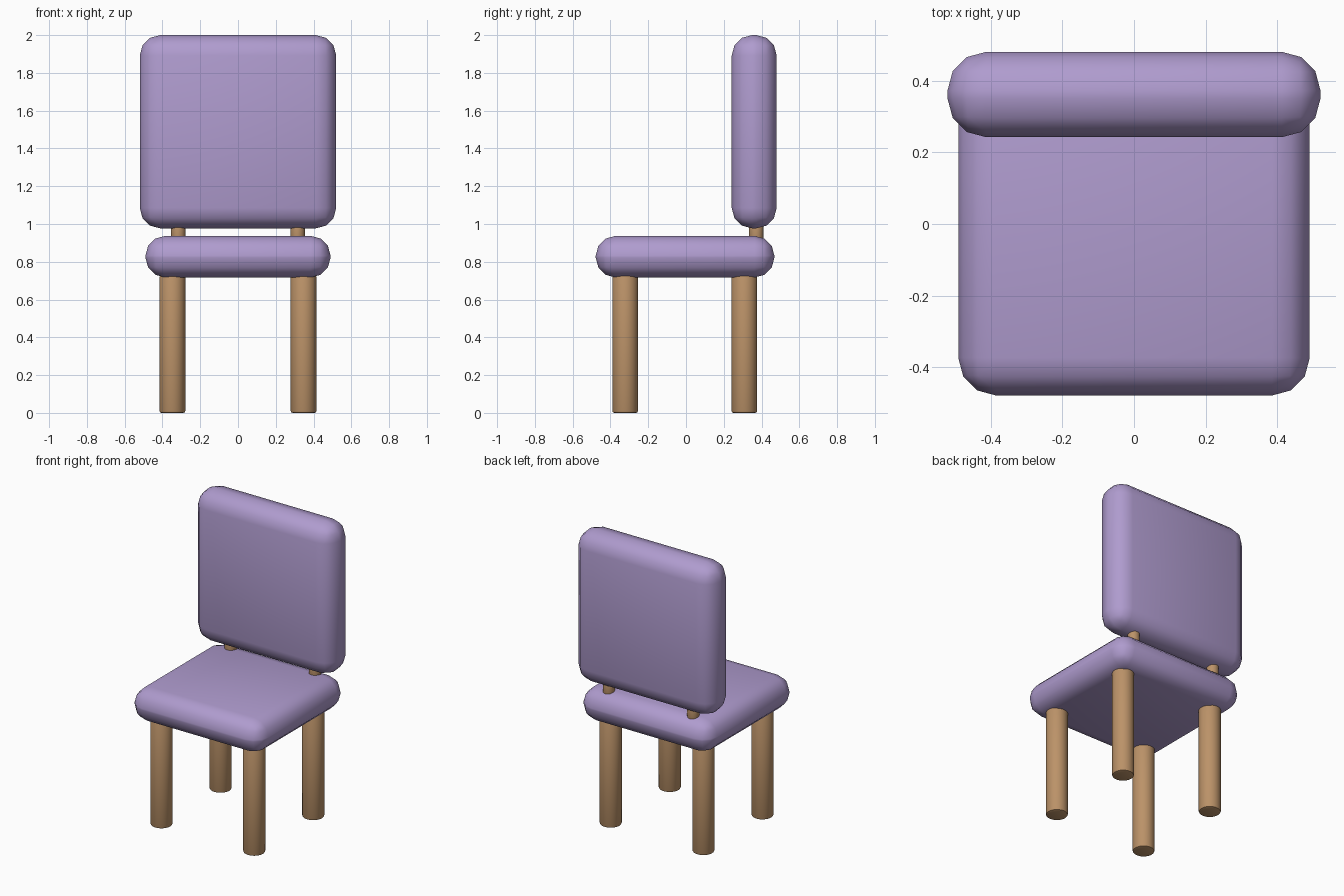
import bpy
import math

if "Cube" in bpy.data.objects:
    bpy.data.objects.remove(bpy.data.objects["Cube"])


def material(name, color):
    m = bpy.data.materials.new(name)
    m.diffuse_color = color
    m.use_nodes = True
    m.node_tree.nodes["Principled BSDF"].inputs["Base Color"].default_value = m.diffuse_color
    return m


FABRIC = material("purple_fabric", (0.43, 0.33, 0.62, 1))
WOOD = material("wood", (0.50, 0.29, 0.14, 1))


def finish(obj, name, mat, bevel, segments, angle):
    obj.name = name
    obj.data.materials.append(mat)
    b = obj.modifiers.new("round", 'BEVEL')
    b.width = bevel
    b.segments = segments
    b.limit_method = 'ANGLE'
    b.angle_limit = math.radians(40)
    bpy.ops.object.modifier_apply(modifier=b.name)
    bpy.ops.object.shade_smooth_by_angle(angle=math.radians(angle))
    return obj


def cushion(name, lo, hi, bevel):
    center = [(a + b) / 2 for a, b in zip(lo, hi)]
    bpy.ops.mesh.primitive_cube_add(size=1, location=center)
    obj = bpy.context.object
    obj.scale = [b - a for a, b in zip(lo, hi)]
    bpy.ops.object.transform_apply(location=False, rotation=False, scale=True)
    return finish(obj, name, FABRIC, bevel, 3, 60)


def post(name, x, y, z0, z1, radius, bevel):
    bpy.ops.mesh.primitive_cylinder_add(
        vertices=32, radius=radius, depth=z1 - z0, location=(x, y, (z0 + z1) / 2))
    return finish(bpy.context.object, name, WOOD, bevel, 2, 40)


# Cushions
cushion("seat", (-0.49, -0.478, 0.717), (0.49, 0.468, 0.937), 0.105)
cushion("backrest", (-0.52, 0.242, 0.977), (0.52, 0.48, 2.0), 0.108)

# Legs and the short posts carrying the backrest
for side, sx in (("left", -1), ("right", 1)):
    post(f"front_leg_{side}", sx * 0.347, -0.322, 0, 0.73, 0.068, 0.01)
    post(f"back_leg_{side}", sx * 0.347, 0.309, 0, 0.73, 0.068, 0.01)
    post(f"back_post_{side}", sx * 0.316, 0.372, 0.9, 1.02, 0.038, 0.005)
